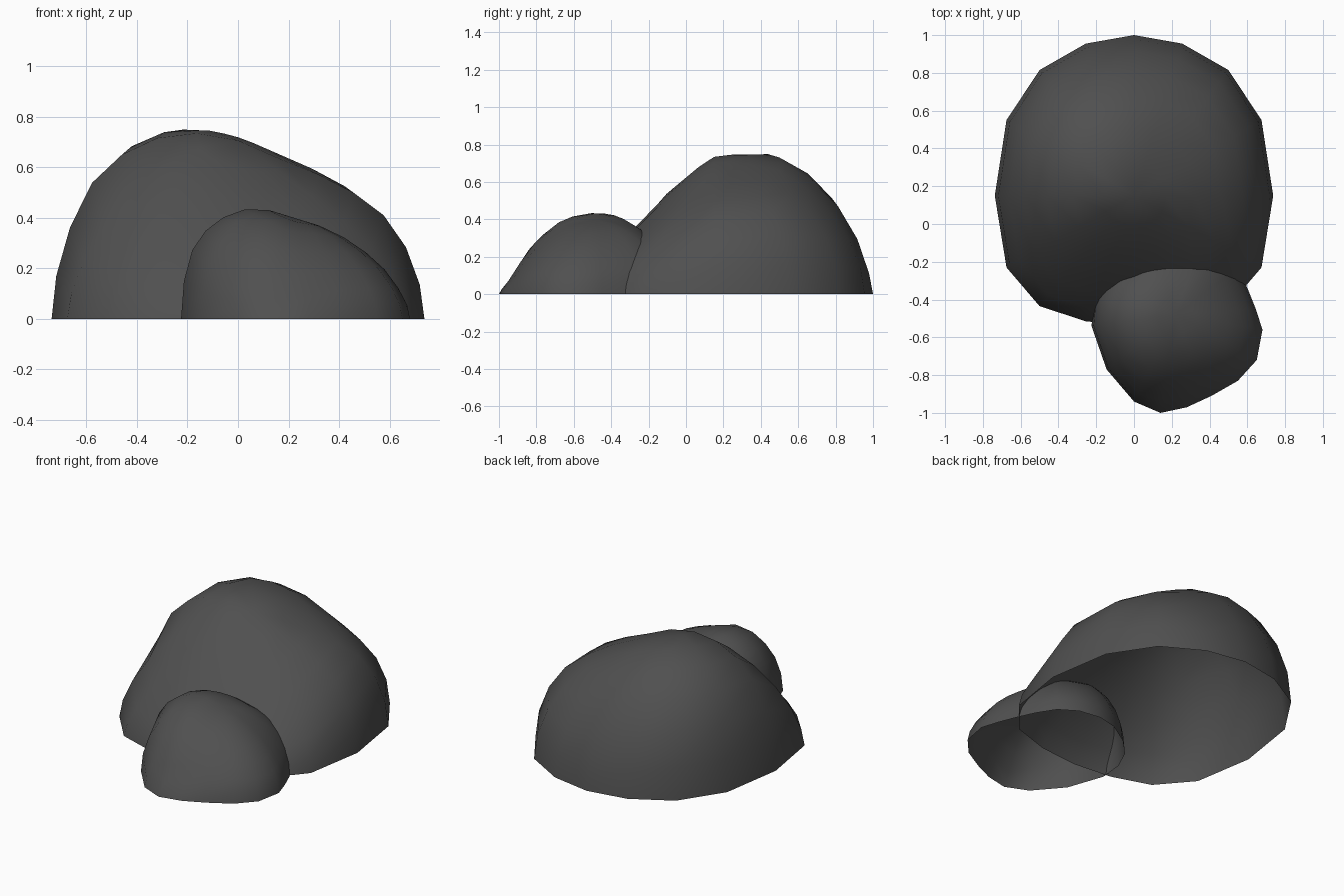
import bpy, bmesh, math

if "Cube" in bpy.data.objects:
    bpy.data.objects.remove(bpy.data.objects["Cube"])

grey = bpy.data.materials.new("dark grey stone")
grey.diffuse_color = (0.08, 0.08, 0.08, 1)
grey.use_nodes = True
grey.node_tree.nodes["Principled BSDF"].inputs["Base Color"].default_value = grey.diffuse_color


def interp(table, t):
    """Piecewise linear lookup in a short list of (position, value)."""
    if t <= table[0][0]:
        return table[0][1]
    for (a, va), (b, vb) in zip(table, table[1:]):
        if t <= b:
            return va + (vb - va) * (t - a) / (b - a)
    return table[-1][1]


def rock(name, outline, centre, half, across, along, ease=0, rings=7):
    """Open-bottomed lopsided dome rising from a ground outline."""
    cx, cy = centre
    bm = bmesh.new()

    def vert(x, y, h):
        u, v = (x - cx) / half[0], (y - cy) / half[1]
        flatten = 1 - ease * max(0, -v) * (1 - h)   # gentler front foot
        return bm.verts.new((x, y, h * interp(across, u) * interp(along, v) * flatten))

    loops = []
    for i in range(rings):
        a = i / rings * math.pi / 2
        r, h = math.cos(a), math.sin(a)
        loops.append([vert(cx + (x - cx) * r, cy + (y - cy) * r, h) for x, y in outline])
    top = vert(cx, cy, 1)
    n = len(outline)
    for lo, hi in zip(loops, loops[1:]):
        for j in range(n):
            k = (j + 1) % n
            bm.faces.new((lo[j], lo[k], hi[k], hi[j]))
    for j in range(n):
        bm.faces.new((loops[-1][j], loops[-1][(j + 1) % n], top))
    for f in bm.faces:
        f.smooth = True
    mesh = bpy.data.meshes.new(name)
    bm.to_mesh(mesh)
    bm.free()
    mesh.materials.append(grey)
    ob = bpy.data.objects.new(name, mesh)
    bpy.context.collection.objects.link(ob)


# large boulder: mirrored outline, peak towards the back left
right = [(0, -.54), (.255, -.515), (.5, -.435), (.675, -.23), (.737, .15),
         (.675, .55), (.5, .815), (.255, .955), (0, 1)]
left = [(-x, y) for x, y in right[-2:0:-1]]
rock("large_boulder", right + left, (0, .15), (.737, .85),
     [(-1, .72), (-.94, .82), (-.81, .87), (-.578, .82), (-.28, .765), (0, .705),
      (.28, .635), (.58, .63), (.81, .66), (.94, .65), (1, .58)],
     [(-1, .3), (-.9, .42), (-.75, .51), (-.6, .595), (-.39, .725), (0, 1), (.25, 1.05),
      (.39, 1.1), (.55, 1.1), (.72, 1.09), (.85, 1.03), (.92, .94), (1, .6)],
     ease=.6)

# small boulder: pushed into the front of the large one
small = [(.68, -.56), (.645, -.45), (.605, -.35), (.55, -.23), (.48, -.12), (.37, -.05),
         (.23, -.03), (.1, -.06), (-.04, -.15), (-.15, -.26), (-.21, -.39),
         (-.225, -.54), (-.145, -.77), (0, -.94), (.14, -1), (.28, -.97),
         (.41, -.91), (.55, -.83), (.65, -.72)]
rock("small_boulder", small, (.22, -.48), (.45, .52),
     [(-1, .7), (-.8, .57), (-.64, .52), (-.42, .48), (0, .4), (.53, .35), (.84, .31),
      (1, .25)],
     [(-1, .2), (-.9, .39), (-.8, .6), (-.69, .81), (-.36, .98), (0, 1), (.42, 1),
      (1, .85)])
